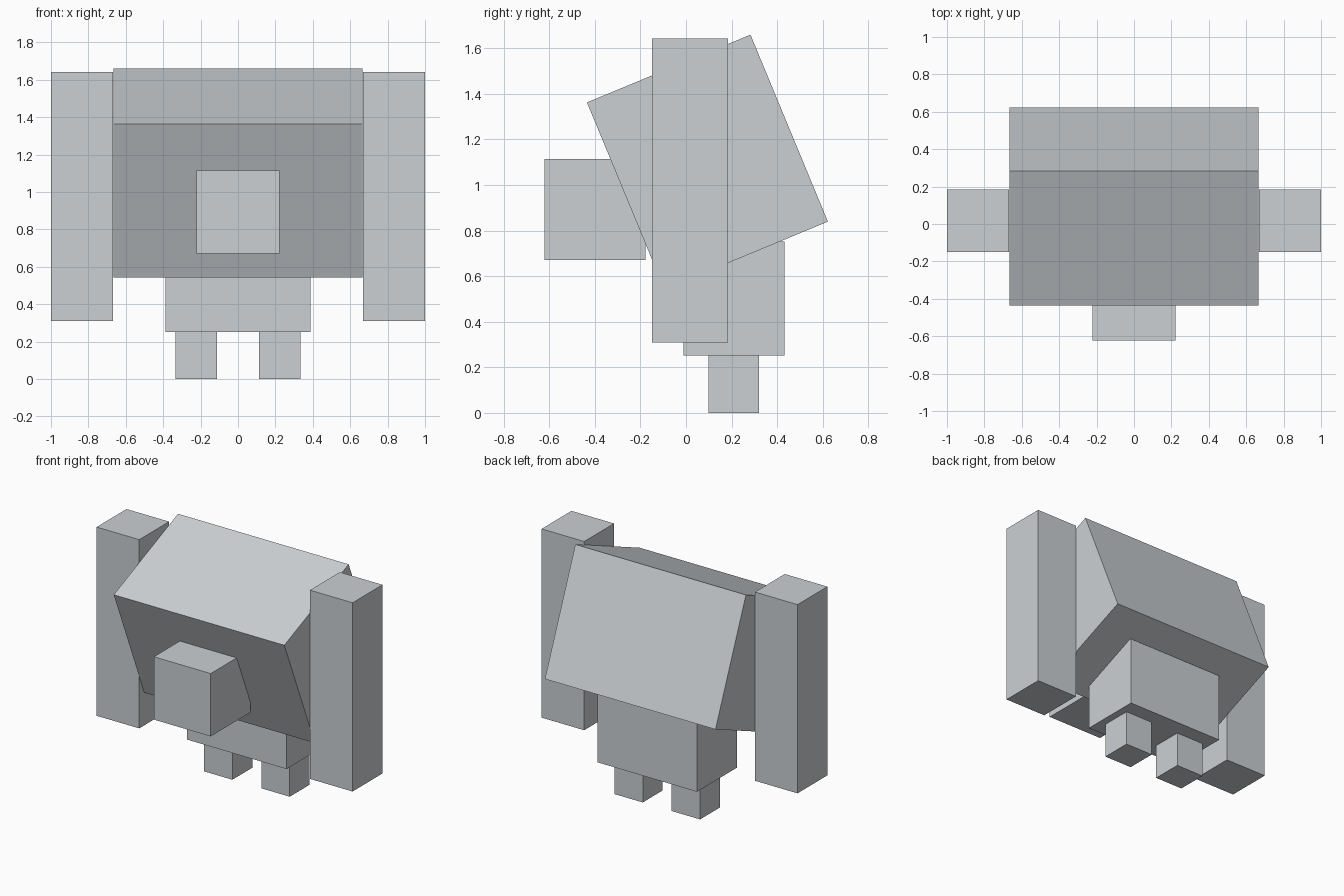
import bpy
import math

cube = bpy.data.objects.get("Cube")
if cube:
    bpy.data.objects.remove(cube, do_unlink=True)

# Single flat grey
COLOUR = (0.60, 0.63, 0.65, 1.0)
grey = bpy.data.materials.new("light_grey")
grey.use_nodes = True
grey.diffuse_color = COLOUR
grey.node_tree.nodes["Principled BSDF"].inputs["Base Color"].default_value = COLOUR


def box(name, centre, size, tilt=0.0):
    """Box of a given size, tilted about the x axis (degrees)."""
    bpy.ops.mesh.primitive_cube_add(size=1, location=centre)
    ob = bpy.context.object
    ob.name = ob.data.name = name
    for v in ob.data.vertices:
        v.co = [c * s for c, s in zip(v.co, size)]
    ob.rotation_euler.x = math.radians(tilt)
    ob.data.materials.append(grey)
    return ob


# Torso leans forward over the hips
box("torso", (0, 0.094, 1.101), (1.333, 0.777, 0.888), tilt=22.5)
box("head", (0, -0.40, 0.893), (0.444, 0.444, 0.444))
box("hips", (0, 0.21, 0.502), (0.777, 0.444, 0.5))

# Paired limbs
for side, sx in (("left", 1), ("right", -1)):
    box(side + "_arm", (sx * 0.8335, 0.017, 0.976), (0.333, 0.333, 1.333))
    box(side + "_leg", (sx * 0.224, 0.21, 0.127), (0.222, 0.222, 0.254))
